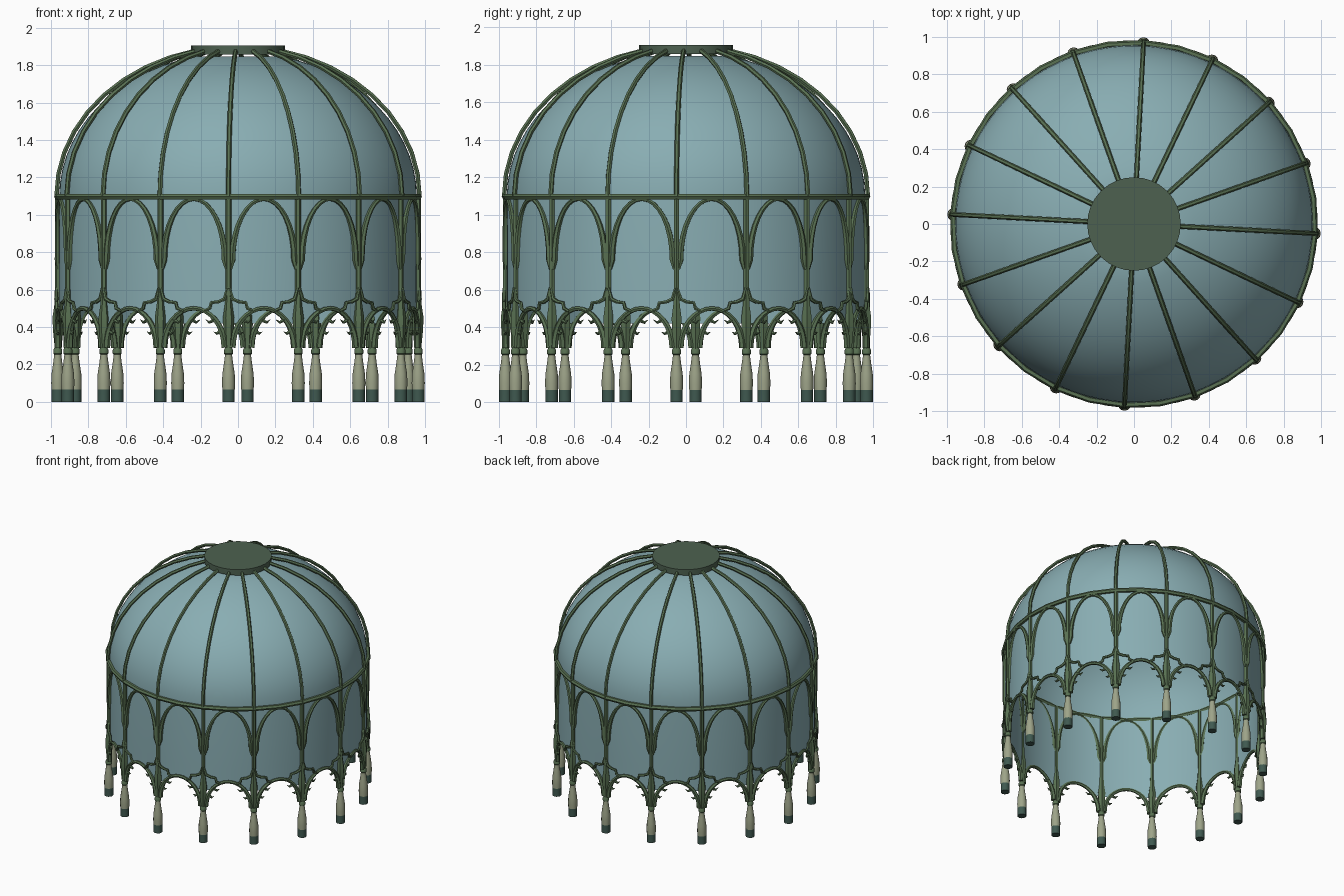
import bpy, bmesh
from math import sin, cos, pi, radians, sqrt

if "Cube" in bpy.data.objects:
    bpy.data.objects.remove(bpy.data.objects["Cube"])

N = 16
STEP = 2 * pi / N
A0 = radians(-3)
R = 0.963               # radius of the ironwork
HALF = R * STEP / 2     # half a bay, measured along the wall


def material(name, rgb):
    m = bpy.data.materials.new(name)
    m.diffuse_color = (*rgb, 1)
    m.use_nodes = True
    m.node_tree.nodes["Principled BSDF"].inputs["Base Color"].default_value = m.diffuse_color
    return m


GLASS = material("blue_glass", (0.25, 0.42, 0.45))
GREEN = material("green_metal", (0.10, 0.165, 0.085))
CAPCOL = material("dark_green", (0.075, 0.12, 0.08))
CREAM = material("cream_thread", (0.34, 0.37, 0.25))
DARK = material("dark_thread", (0.05, 0.10, 0.08))


def on_wall(k, u, z, r=R):
    """Point at arc distance u from post k, at height z."""
    a = A0 + k * STEP + u / R
    return (r * cos(a), r * sin(a), z)


def tubes(name, paths, radius, mat, cyclic=False, res=1):
    """Mesh tubes along paths of (point, thickness factor)."""
    cu = bpy.data.curves.new(name, 'CURVE')
    cu.dimensions = '3D'
    cu.bevel_depth, cu.bevel_resolution = radius, res
    cu.use_fill_caps = True
    for path in paths:
        sp = cu.splines.new('POLY')
        sp.points.add(len(path) - 1)
        sp.use_cyclic_u = cyclic
        for p, (co, w) in zip(sp.points, path):
            p.co, p.radius = (*co, 1), w
    ob = bpy.data.objects.new(name, cu)
    bpy.context.collection.objects.link(ob)
    bpy.ops.object.select_all(action='DESELECT')
    bpy.context.view_layer.objects.active = ob
    ob.select_set(True)
    bpy.ops.object.convert(target='MESH')
    ob = bpy.context.object
    ob.data.materials.clear()
    ob.data.materials.append(mat)
    bpy.ops.object.shade_smooth_by_angle(angle=radians(50))
    return ob


def mesh_object(name, bm, mats, angle=40):
    me = bpy.data.meshes.new(name)
    bm.to_mesh(me)
    bm.free()
    ob = bpy.data.objects.new(name, me)
    bpy.context.collection.objects.link(ob)
    for m in mats:
        me.materials.append(m)
    bpy.ops.object.select_all(action='DESELECT')
    bpy.context.view_layer.objects.active = ob
    ob.select_set(True)
    bpy.ops.object.shade_smooth_by_angle(angle=radians(angle))
    return ob


def lathe(bm, profile, segs, centre=(0, 0), dark_below=None):
    rings = [[bm.verts.new((centre[0] + r * cos(2 * pi * i / segs),
                            centre[1] + r * sin(2 * pi * i / segs), z))
              for i in range(segs)] for r, z in profile]
    for (lo, hi), (_, z) in zip(zip(rings, rings[1:]), profile[1:]):
        for i in range(segs):
            j = (i + 1) % segs
            f = bm.faces.new((lo[i], lo[j], hi[j], hi[i]))
            if dark_below and z <= dark_below:
                f.material_index = 1
    f = bm.faces.new(rings[0][::-1])
    f.material_index = 1 if dark_below else 0
    bm.faces.new(rings[-1])


def low_arch(u):
    """Height of the lower scallop at distance u from the middle of a bay."""
    t = min(abs(u) / 0.165, 1)
    return 0.30 + 0.195 * sqrt(1 - t * t)


# shell: scalloped wall with an open bottom and an elliptical dome
bm = bmesh.new()
SUB, WALL = 8, 0.956
rows = []
prof = [(WALL, None), (WALL, 0.6), (WALL, 1.1)]
prof += [(WALL * cos(t), 1.1 + 0.77 * sin(t)) for t in [radians(76) * i / 14 for i in range(1, 15)]]
for r, z in prof:
    row = []
    for i in range(N * SUB):
        u = (i % SUB) / SUB * 2 * HALF
        zz = max(low_arch(u - HALF), 0.42) if z is None else z
        row.append(bm.verts.new(on_wall(i // SUB, u, zz, r)))
    rows.append(row)
for lo, hi in zip(rows, rows[1:]):
    for i in range(N * SUB):
        j = (i + 1) % (N * SUB)
        bm.faces.new((lo[i], lo[j], hi[j], hi[i]))
bm.faces.new(rows[-1])
mesh_object("dome_shell", bm, [GLASS])

# top cap
bm = bmesh.new()
lathe(bm, [(0.25, 1.858), (0.25, 1.905)], 32)
mesh_object("top_cap", bm, [CAPCOL])

# dome ribs
ribs = []
for k in range(N):
    path = []
    for i in range(10):
        t = radians(76.5) * i / 9
        path.append((on_wall(k, 0, 1.1 + 0.80 * sin(t), 0.972 * cos(t)), 1))
    ribs.append(path)
tubes("dome_ribs", ribs, 0.013, GREEN)

# ring between dome and wall
tubes("eave_ring", [[(on_wall(0, i * HALF, 1.097, 0.968), 1) for i in range(2 * N)]],
      0.017, GREEN, cyclic=True)

# posts, swelling towards the tassels
posts = [[(on_wall(k, 0, z), w) for z, w in
          [(1.1, 1), (0.60, 1), (0.52, 1.25), (0.45, 1.9), (0.38, 1.7), (0.30, 1.2), (0.265, 1.1)]]
         for k in range(N)]
tubes("posts", posts, 0.016, GREEN)

# upper and lower arches, shoulder brackets and cusps
upper, lower, brackets, cusps = [], [], [], []
for k in range(N):
    up = [(on_wall(k, HALF + 0.178, 0.71), 0.8)]
    lo = []
    for i in range(17):
        t = pi * i / 16
        w = 1 + 0.5 * abs(cos(t)) ** 3
        up.append((on_wall(k, HALF + 0.168 * cos(t), 0.76 + 0.325 * sin(t)), w))
        lo.append((on_wall(k, HALF + 0.168 * cos(t), 0.29 + 0.21 * sin(t)), w))
    up.append((on_wall(k, HALF - 0.178, 0.71), 0.8))
    upper.append(up)
    lower.append(lo)
    for s in (-1, 1):
        brackets.append([(on_wall(k, s * u, z, 0.972), w) for u, z, w in
                         [(0.005, 0.61, 0.8), (0.022, 0.55, 1.1), (0.055, 0.535, 1),
                          (0.092, 0.53, 1), (0.10, 0.50, 1), (0.135, 0.485, 0.8)]])
        for a, b, c in [((0.115, 0.44), (0.085, 0.425), (0.065, 0.44)),
                        ((0.150, 0.38), (0.125, 0.365), (0.108, 0.375))]:
            cusps.append([(on_wall(k, HALF + s * u, z), w)
                          for (u, z), w in zip((a, b, c), (1.4, 0.9, 0.1))])
tubes("upper_arches", upper, 0.0115, GREEN)
tubes("lower_arches", lower, 0.0125, GREEN)
tubes("shoulder_brackets", brackets, 0.010, GREEN)
tubes("arch_cusps", cusps, 0.009, GREEN)

# tassels with dark tips, and their collars
bm, bc = bmesh.new(), bmesh.new()
for k in range(N):
    c = on_wall(k, 0, 0, 0.965)[:2]
    lathe(bm, [(0.033, 0), (0.033, 0.065), (0.035, 0.10), (0.033, 0.15),
               (0.024, 0.21), (0.019, 0.25), (0.019, 0.265)], 12, c, 0.07)
    lathe(bc, [(0.018, 0.252), (0.024, 0.258), (0.024, 0.278), (0.018, 0.29)], 12, c)
mesh_object("tassels", bm, [CREAM, DARK])
mesh_object("tassel_collars", bc, [GREEN])
